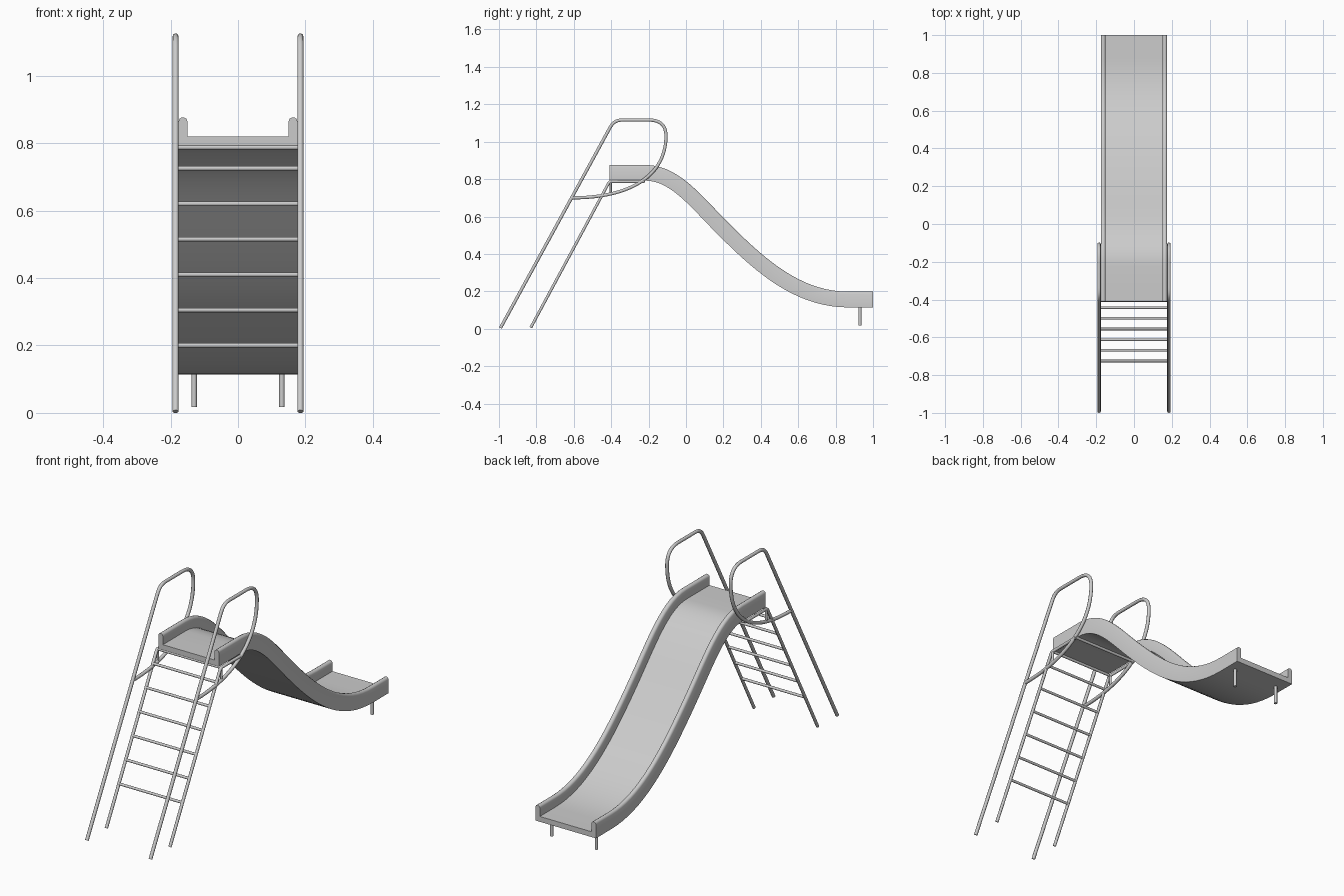
import bpy, bmesh
from mathutils import Vector

if "Cube" in bpy.data.objects:
    bpy.data.objects.remove(bpy.data.objects["Cube"])

R = 0.009      # tube radius
RAIL_X = 0.185


def bez(p0, p1, p2, p3, n=14):
    """Sample a cubic in the y-z plane, leaving out its first point."""
    out = []
    for i in range(1, n + 1):
        t = i / n
        s = 1 - t
        out.append(tuple(s**3*a + 3*s*s*t*b + 3*s*t*t*c + t**3*d
                         for a, b, c, d in zip(p0, p1, p2, p3)))
    return out


def smooth(ob, angle=0.7):
    bpy.ops.object.select_all(action='DESELECT')
    ob.select_set(True)
    bpy.context.view_layer.objects.active = ob
    bpy.ops.object.shade_smooth_by_angle(angle=angle)


def tube(name, pts, r=R):
    """Capped round tube along a list of 3D points."""
    cu = bpy.data.curves.new(name, 'CURVE')
    cu.dimensions = '3D'
    cu.bevel_depth = r
    cu.bevel_resolution = 3
    cu.use_fill_caps = True
    sp = cu.splines.new('POLY')
    sp.points.add(len(pts) - 1)
    for p, co in zip(sp.points, pts):
        p.co = (*co, 1)
    ob = bpy.data.objects.new(name, cu)
    bpy.context.collection.objects.link(ob)
    bpy.ops.object.select_all(action='DESELECT')
    ob.select_set(True)
    bpy.context.view_layer.objects.active = ob
    bpy.ops.object.convert(target='MESH')
    smooth(bpy.context.object)


# Chute: U-shaped section swept along an S-curve
path = [(-0.41, 0.835), (-0.32, 0.835), (-0.22, 0.835)]
path += bez(path[-1], (-0.06, 0.835), (0.05, 0.685), (0.2, 0.535))
path += bez(path[-1], (0.4, 0.335), (0.6, 0.157), (0.87, 0.157), 18)
path += [(1.0, 0.157)]
half = [(0.150, -0.015), (0.150, 0.030), (0.153, 0.037), (0.160, 0.041),
        (0.167, 0.041), (0.173, 0.037), (0.176, 0.030), (0.176, -0.043)]
section = half + [(-x, h) for x, h in reversed(half)]
bm = bmesh.new()
rings = []
for i, p in enumerate(path):
    a, b = path[max(i - 1, 0)], path[min(i + 1, len(path) - 1)]
    d = (Vector(b) - Vector(a)).normalized()
    if i in (0, len(path) - 1):
        d = Vector((1, 0))
    rings.append([bm.verts.new((x, p[0] - d.y * h, p[1] + d.x * h)) for x, h in section])
n = len(section)
for r0, r1 in zip(rings, rings[1:]):
    for j in range(n):
        k = (j + 1) % n
        bm.faces.new((r0[j], r0[k], r1[k], r1[j]))
for ring in (rings[0], rings[-1]):
    bm.faces.new(ring)
bmesh.ops.recalc_face_normals(bm, faces=bm.faces)
me = bpy.data.meshes.new("slide_chute")
bm.to_mesh(me)
bm.free()
chute = bpy.data.objects.new("slide_chute", me)
bpy.context.collection.objects.link(chute)
smooth(chute)

# Side profiles of the handrail and the ladder leg
rail = [(-0.992, 0.004), (-0.407, 1.074)]
rail += bez(rail[-1], (-0.389, 1.107), (-0.37, 1.116), (-0.335, 1.116), 8)
rail += [(-0.20, 1.116)]
rail += bez(rail[-1], (-0.14, 1.116), (-0.107, 1.09), (-0.107, 1.03))
rail += bez(rail[-1], (-0.107, 0.83), (-0.28, 0.70), (-0.608, 0.70), 24)
leg = [(-0.83, 0.006), (-0.413, 0.78), (-0.405, 0.787), (-0.225, 0.787)]

for side, sx in (("left", -1), ("right", 1)):
    x = sx * RAIL_X
    tube(side + "_handrail", [(x, y, z) for y, z in rail])
    tube(side + "_ladder_leg", [(x, y, z) for y, z in leg], 0.008)
    tube(side + "_strut", [(x, -0.402, 0.79), (x, -0.402, 0.716)], 0.006)
    tube(side + "_chute_foot", [(sx * 0.13, 0.93, 0.018), (sx * 0.13, 0.93, 0.13)], 0.008)

# Ladder rungs follow the slanted leg
for i in range(6):
    z = 0.2 + i * 0.105
    y = -0.83 + (z - 0.006) / 1.857
    tube(f"rung_{i + 1}", [(-RAIL_X, y, z), (RAIL_X, y, z)], 0.007)

# Platform cross bars
for name, y in (("front_cross_bar", -0.405), ("rear_cross_bar", -0.225)):
    tube(name, [(-RAIL_X, y, 0.787), (RAIL_X, y, 0.787)], 0.007)
